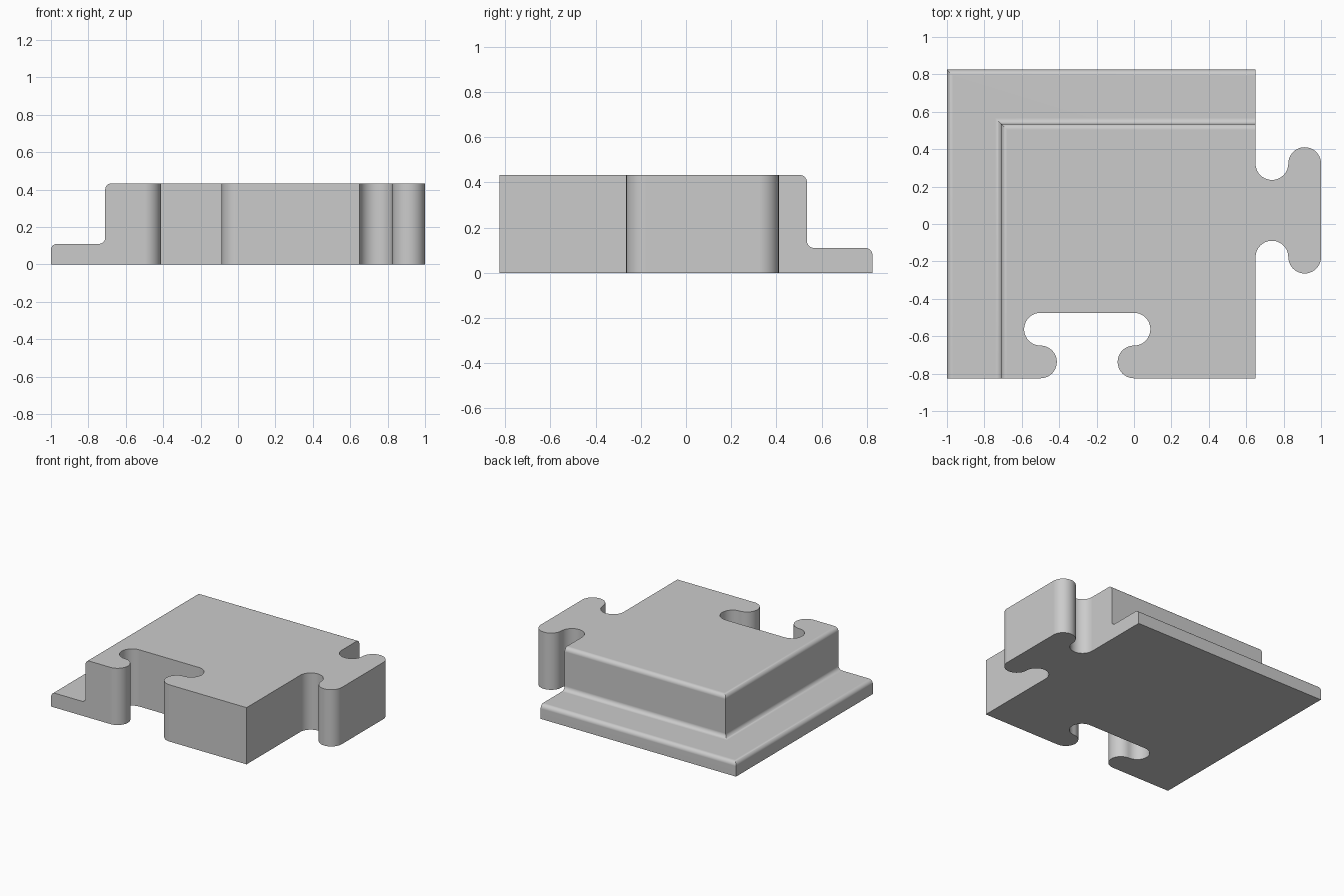
import bpy
import bmesh
import math

if "Cube" in bpy.data.objects:
    bpy.data.objects.remove(bpy.data.objects["Cube"], do_unlink=True)

HALF = 0.825       # half depth of the plate
HEIGHT = 0.433     # full thickness
LIP = 0.11         # thickness of the border step
STEP = 0.29        # width of the border step
FILLET = 0.032     # edge rounding
RADIUS = 0.0875    # rounding of the connector
SPREAD = 0.25      # half distance between the connector's arc centres


def arc(cx, cy, r, start, end, steps):
    angles = [math.radians(start + (end - start) * i / steps) for i in range(steps + 1)]
    return [(cx + r * math.cos(a), cy + r * math.sin(a)) for a in angles]


def connector():
    """Hammerhead outline as (outward, sideways) pairs, from one side to the other."""
    neck = arc(RADIUS, SPREAD, RADIUS, 180, 360, 20)
    lobe = arc(3 * RADIUS, SPREAD, RADIUS, 180, 0, 20)
    half = neck + lobe[1:]
    return [(u, -v) for u, v in half] + half[::-1]


def loft(name, rings):
    """Closed solid through equal-length rings of points."""
    bm = bmesh.new()
    rows = [[bm.verts.new(p) for p in ring] for ring in rings]
    n = len(rows[0])
    for low, high in zip(rows, rows[1:]):
        for i in range(n):
            j = (i + 1) % n
            bm.faces.new((low[i], low[j], high[j], high[i]))
    bm.faces.new(rows[0][::-1])
    bm.faces.new(rows[-1])
    bmesh.ops.recalc_face_normals(bm, faces=bm.faces)
    mesh = bpy.data.meshes.new(name)
    bm.to_mesh(mesh)
    bm.free()
    obj = bpy.data.objects.new(name, mesh)
    bpy.context.collection.objects.link(obj)
    return obj


grey = bpy.data.materials.new("light grey")
grey.use_nodes = True
colour = (0.6, 0.6, 0.6, 1)
grey.diffuse_color = colour
grey.node_tree.nodes["Principled BSDF"].inputs["Base Color"].default_value = colour

# Stepped edge profile as (inset, height) pairs
profile = [(0, 0)]
profile += arc(FILLET, LIP - FILLET, FILLET, 180, 90, 8)
profile += arc(STEP - FILLET, LIP + FILLET, FILLET, 270, 360, 8)
profile += arc(STEP + FILLET, HEIGHT - FILLET, FILLET, 180, 90, 8)

# Stepped slab, mitred at the back corner and oversized to the front and right
far = 3
rings = [[(-1 + d, -far + d, z), (far - d, -far + d, z),
          (far - d, HALF - d, z), (-1 + d, HALF - d, z)] for d, z in profile]
piece = loft("corner_puzzle_piece", rings)
piece.data.materials.append(grey)

# Outline with the front socket and the right-hand tab
outline = [(-1.2, -HALF)]
outline += [(-0.25 + v, -HALF + u) for u, v in connector()]
outline += [(0.65, -HALF)]
outline += [(0.65 + u, 0.073 + v) for u, v in connector()]
outline += [(0.65, 1), (-1.2, 1)]
trimmer = loft("outline_trimmer", [[(x, y, z) for x, y in outline] for z in (-0.1, 0.6)])
trimmer.data.materials.append(grey)
trimmer.hide_render = True

# Trim the slab to the outline
cut = piece.modifiers.new("trim", 'BOOLEAN')
cut.operation = 'INTERSECT'
cut.solver = 'EXACT'
cut.object = trimmer
bpy.ops.object.select_all(action='DESELECT')
bpy.context.view_layer.objects.active = piece
piece.select_set(True)
bpy.ops.object.modifier_apply(modifier=cut.name)
bpy.data.objects.remove(trimmer, do_unlink=True)

# Smooth rounded edges, flat large faces
bpy.ops.object.shade_smooth_by_angle(angle=math.radians(30))
weighted = piece.modifiers.new("flat faces", 'WEIGHTED_NORMAL')
weighted.keep_sharp = True
